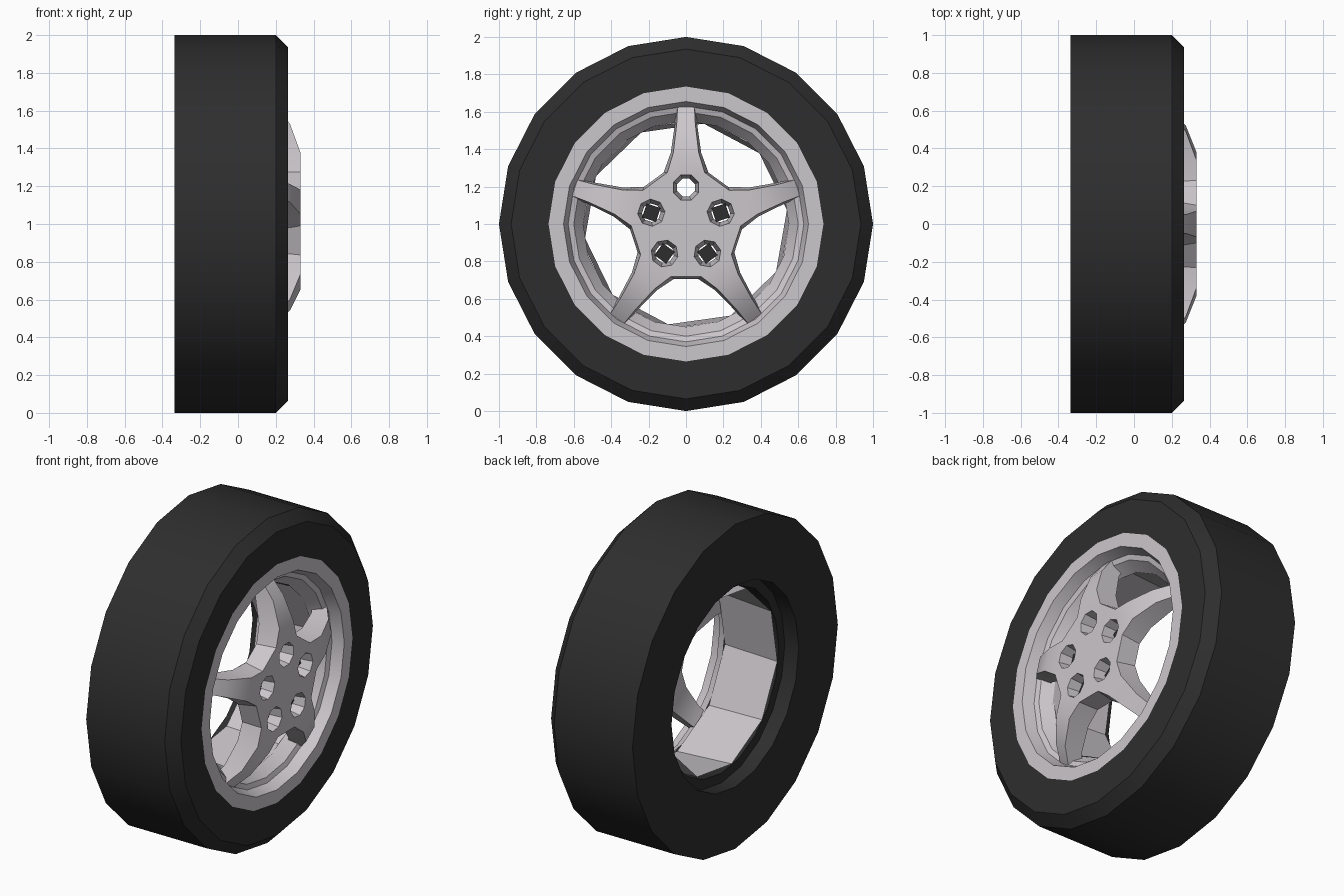
import bpy
import math
from math import sin, cos, pi, radians

if "Cube" in bpy.data.objects:
    bpy.data.objects.remove(bpy.data.objects["Cube"])

CZ = 1.0  # height of the axle


def material(name, rgb):
    m = bpy.data.materials.new(name)
    m.diffuse_color = (*rgb, 1)
    m.use_nodes = True
    m.node_tree.nodes["Principled BSDF"].inputs["Base Color"].default_value = m.diffuse_color
    return m


RUBBER = material("black rubber", (0.027, 0.027, 0.027))
ALLOY = material("light alloy", (0.60, 0.57, 0.60))


def make(name, verts, faces, mat, smooth=30):
    me = bpy.data.meshes.new(name)
    me.from_pydata(verts, [], faces)
    me.materials.append(mat)
    ob = bpy.data.objects.new(name, me)
    bpy.context.collection.objects.link(ob)
    if smooth:
        soften(ob, smooth)
    return ob


def soften(ob, angle):
    bpy.ops.object.select_all(action='DESELECT')
    ob.select_set(True)
    bpy.context.view_layer.objects.active = ob
    bpy.ops.object.shade_smooth_by_angle(angle=radians(angle))


def lathe(name, profile, sides, mat, closed=False, start=90):
    """Turn a list of (x, radius) points around the axle."""
    verts = []
    for x, r in profile:
        for j in range(sides):
            a = radians(start) + 2 * pi * j / sides
            verts.append((x, r * cos(a), CZ + r * sin(a)))
    n = len(profile)
    faces = []
    for i in range(n if closed else n - 1):
        k = (i + 1) % n
        for j in range(sides):
            l = (j + 1) % sides
            faces.append((i * sides + j, i * sides + l, k * sides + l, k * sides + j))
    return make(name, verts, faces, mat)


# Tyre, with a recessed step at the back
lathe("tyre", [(-0.335, 1), (0.20, 1), (0.265, 0.935), (0.265, 0.73), (0.10, 0.62),
               (-0.24, 0.56), (-0.24, 0.62), (-0.335, 0.62)], 20, RUBBER, closed=True)

# Stepped rim lip and the coarser inner barrel
lathe("rim_lip", [(0.266, 0.735), (0.266, 0.655), (0.20, 0.63), (0.19, 0.60),
                  (0.12, 0.55)], 20, ALLOY)
lathe("rim_barrel", [(0.13, 0.57), (-0.245, 0.545)], 10, ALLOY, start=80)

# Five-spoke hub: half outline of one arm as (half width, radius, front x, back x)
arm = [(0.10, 0.275, 0.33, 0.21), (0.068, 0.38, 0.33, 0.20),
       (0.05, 0.53, 0.275, 0.16), (0.045, 0.625, 0.20, 0.10)]
outline = [(-w, r, f, b) for w, r, f, b in arm] + [p for p in reversed(arm)]
m = len(outline)
verts = []
for side in (2, 3):
    for k in range(5):
        a = radians(90 + 72 * k)
        for p in outline:
            w = p[0] * (1.0 if side == 2 else 1.2)
            r = p[1]
            verts.append((p[side], r * cos(a) + w * sin(a), CZ + r * sin(a) - w * cos(a)))
total = 5 * m
# outline runs from the left edge to the right edge, so arms are stepped clockwise
loop = []
for k in range(5):
    o = ((5 - k) % 5) * m
    loop += [o + i for i in range(m)]
faces = []
core = [i for i in loop if i % m in (0, 1, m - 2, m - 1)]
faces.append(core[::-1])
faces.append([i + total for i in core])
for k in range(5):
    o = k * m
    for i in (1, 2):
        q = [o + i, o + i + 1, o + m - 2 - i, o + m - 1 - i]
        faces.append(q[::-1])
        faces.append([v + total for v in q])
for n, i in enumerate(loop):
    j = loop[(n + 1) % total]
    faces.append((i, j, j + total, i + total))
hub = make("spoked_hub", verts, faces, ALLOY, smooth=0)


def stud(name, k, x0, r0, x1, r1, sides, mat):
    """Tapered plug on the bolt circle."""
    a = radians(90 + 72 * k)
    cy, cz = 0.195 * cos(a), CZ + 0.195 * sin(a)
    vs = []
    for x, r in ((x0, r0), (x1, r1)):
        for j in range(sides):
            b = a + 2 * pi * (j + 0.5) / sides
            vs.append((x, cy + r * cos(b), cz + r * sin(b)))
    fs = [tuple(range(sides))[::-1], tuple(range(sides, 2 * sides))]
    fs += [(j, (j + 1) % sides, sides + (j + 1) % sides, sides + j) for j in range(sides)]
    return make(name, vs, fs, mat, smooth=0)


# Bolt holes cut through the hub
for k in range(5):
    cutter = stud("bolt_cutter", k, 0.15, 0.04, 0.345, 0.076, 8, ALLOY)
    mod = hub.modifiers.new("hole", 'BOOLEAN')
    mod.operation = 'DIFFERENCE'
    mod.solver = 'EXACT'
    mod.object = cutter
    bpy.context.view_layer.objects.active = hub
    bpy.ops.object.modifier_apply(modifier=mod.name)
    bpy.data.objects.remove(cutter)
soften(hub, 30)

# Dark bolts sunk in the four lower holes (the top one stays open)
for k in range(1, 5):
    stud("wheel_bolt", k, 0.21, 0.055, 0.265, 0.055, 4, RUBBER)
